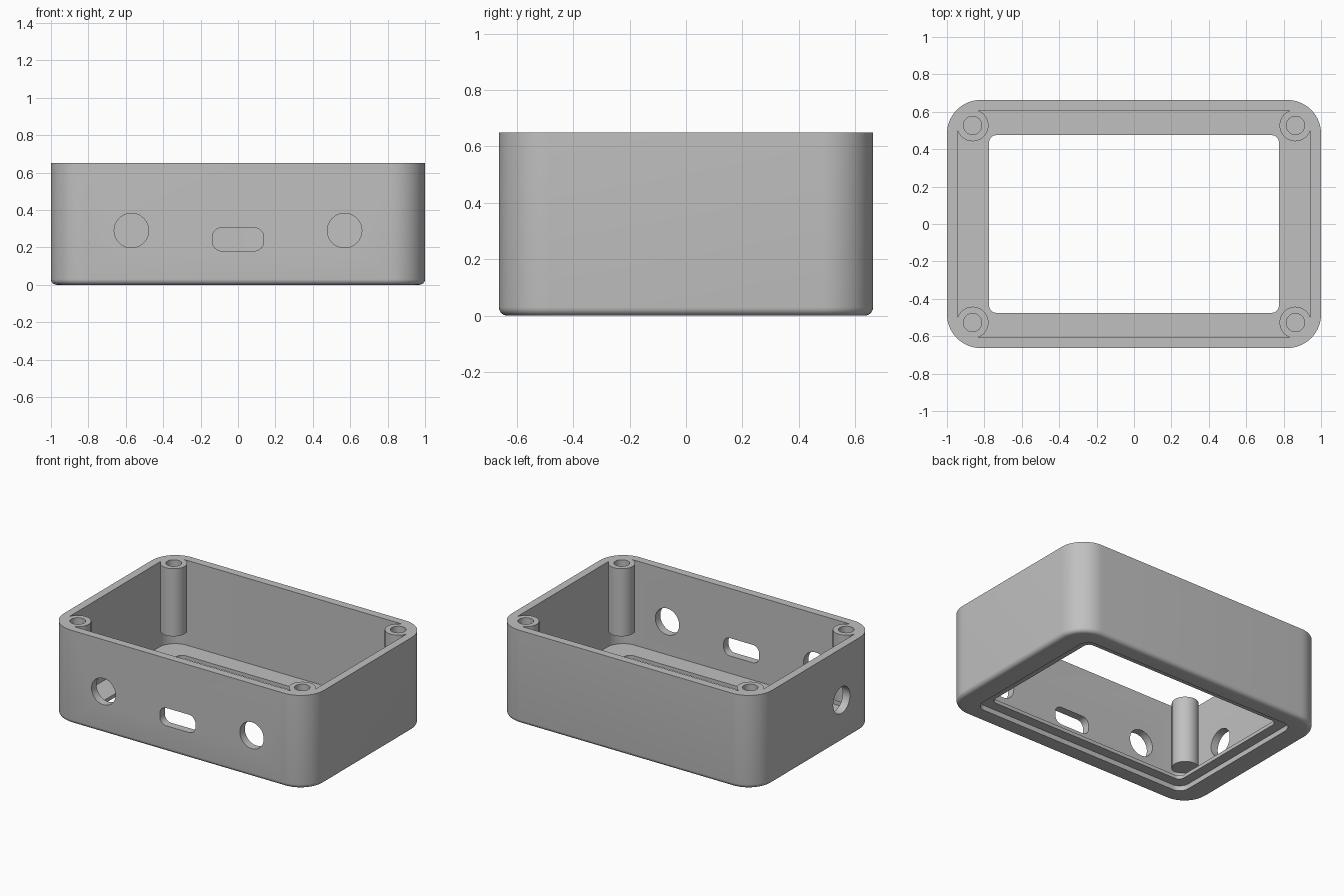
import bpy, bmesh
from math import sin, cos, pi
from mathutils import Matrix

cube = bpy.data.objects.get("Cube")
if cube:
    bpy.data.objects.remove(cube, do_unlink=True)

HX, HY, HEIGHT, RADIUS = 1.0, 0.663, 0.65, 0.18
WALL, FLOOR, LIP, FILLET = 0.055, 0.06, 0.035, 0.03

grey = bpy.data.materials.new("plain grey")
grey.use_nodes = True
grey.diffuse_color = (0.53, 0.53, 0.53, 1)
grey.node_tree.nodes["Principled BSDF"].inputs["Base Color"].default_value = grey.diffuse_color


def rounded_rect(hx, hy, r, steps=14):
    """Outline points of a rectangle with rounded corners."""
    points = []
    for k, (sx, sy) in enumerate([(1, 1), (-1, 1), (-1, -1), (1, -1)]):
        for i in range(steps + 1):
            a = (k + i / steps) * pi / 2
            points.append((sx * (hx - r) + r * cos(a), sy * (hy - r) + r * sin(a)))
    return points


def loft(name, rings, closed=False):
    """Skin equal-sized rings; join last to first, or cap both ends."""
    bm = bmesh.new()
    loops = [[bm.verts.new((x, y, z)) for x, y in pts] for pts, z in rings]
    n = len(loops[0])
    pairs = list(zip(loops, loops[1:]))
    if closed:
        pairs.append((loops[-1], loops[0]))
    else:
        bm.faces.new(loops[0])
        bm.faces.new(loops[-1])
    for a, b in pairs:
        for i in range(n):
            j = (i + 1) % n
            bm.faces.new((a[i], a[j], b[j], b[i]))
    bmesh.ops.recalc_face_normals(bm, faces=bm.faces)
    mesh = bpy.data.meshes.new(name)
    bm.to_mesh(mesh)
    bm.free()
    mesh.materials.append(grey)
    obj = bpy.data.objects.new(name, mesh)
    bpy.context.collection.objects.link(obj)
    return obj


def activate(obj):
    bpy.ops.object.select_all(action='DESELECT')
    obj.select_set(True)
    bpy.context.view_layer.objects.active = obj


def cut(target, outline, matrix):
    """Cut a hole with the given outline through one wall."""
    cutter = loft("hole_cutter", [(outline, -0.1), (outline, 0.1)])
    cutter.hide_render = True
    cutter.matrix_world = matrix
    bpy.context.view_layer.update()
    activate(target)
    mod = target.modifiers.new("hole", 'BOOLEAN')
    mod.operation, mod.solver, mod.object = 'DIFFERENCE', 'EXACT', cutter
    bpy.ops.object.modifier_apply(modifier=mod.name)
    bpy.data.objects.remove(cutter, do_unlink=True)


# Case: one closed section swept round the outline
rings = []
for i in range(7):
    a = i / 6 * pi / 2
    inset = FILLET * (1 - sin(a))
    rings.append((rounded_rect(HX - inset, HY - inset, RADIUS - inset), FILLET * (1 - cos(a))))
inner = rounded_rect(HX - WALL, HY - WALL, RADIUS - WALL)
window = rounded_rect(0.775, 0.475, 0.04)
recess = rounded_rect(0.845, 0.545, 0.07)
rings += [(rounded_rect(HX, HY, RADIUS), HEIGHT), (inner, HEIGHT), (inner, FLOOR),
          (window, FLOOR), (window, LIP), (recess, LIP), (recess, 0)]
case = loft("case", rings, closed=True)

# Openings: two round holes and a slot in front, one round hole in the right side
upright = Matrix.Rotation(pi / 2, 4, 'X')
sideways = Matrix.Rotation(pi / 2, 4, 'Y')
circle = rounded_rect(0.092, 0.092, 0.092, 10)
slot = rounded_rect(0.137, 0.062, 0.05, 8)
for x in (-0.57, 0.57):
    cut(case, circle, Matrix.Translation((x, -HY, 0.29)) @ upright)
cut(case, slot, Matrix.Translation((0, -HY, 0.243)) @ upright)
cut(case, circle, Matrix.Translation((-HX, -0.28, 0.29)) @ sideways)

# Screw posts: blind-bored cylinders hanging in the corners
bosses = []
for sx, side in ((-1, "right"), (1, "left")):
    for sy, end in ((-1, "front"), (1, "back")):
        outer = rounded_rect(0.085, 0.085, 0.085, 8)
        bore = rounded_rect(0.049, 0.049, 0.049, 8)
        boss = loft(f"{end}_{side}_screw_post",
                    [(outer, 0.18), (outer, HEIGHT), (bore, HEIGHT), (bore, 0.3)])
        boss.location = (sx * 0.863, sy * 0.527, 0)
        bosses.append(boss)

# Weld stray doubles, then smooth the rounded faces
for obj in [case] + bosses:
    bm = bmesh.new()
    bm.from_mesh(obj.data)
    bmesh.ops.remove_doubles(bm, verts=bm.verts, dist=0.0001)
    bm.to_mesh(obj.data)
    bm.free()
    activate(obj)
    bpy.ops.object.shade_smooth_by_angle(angle=pi / 6)
